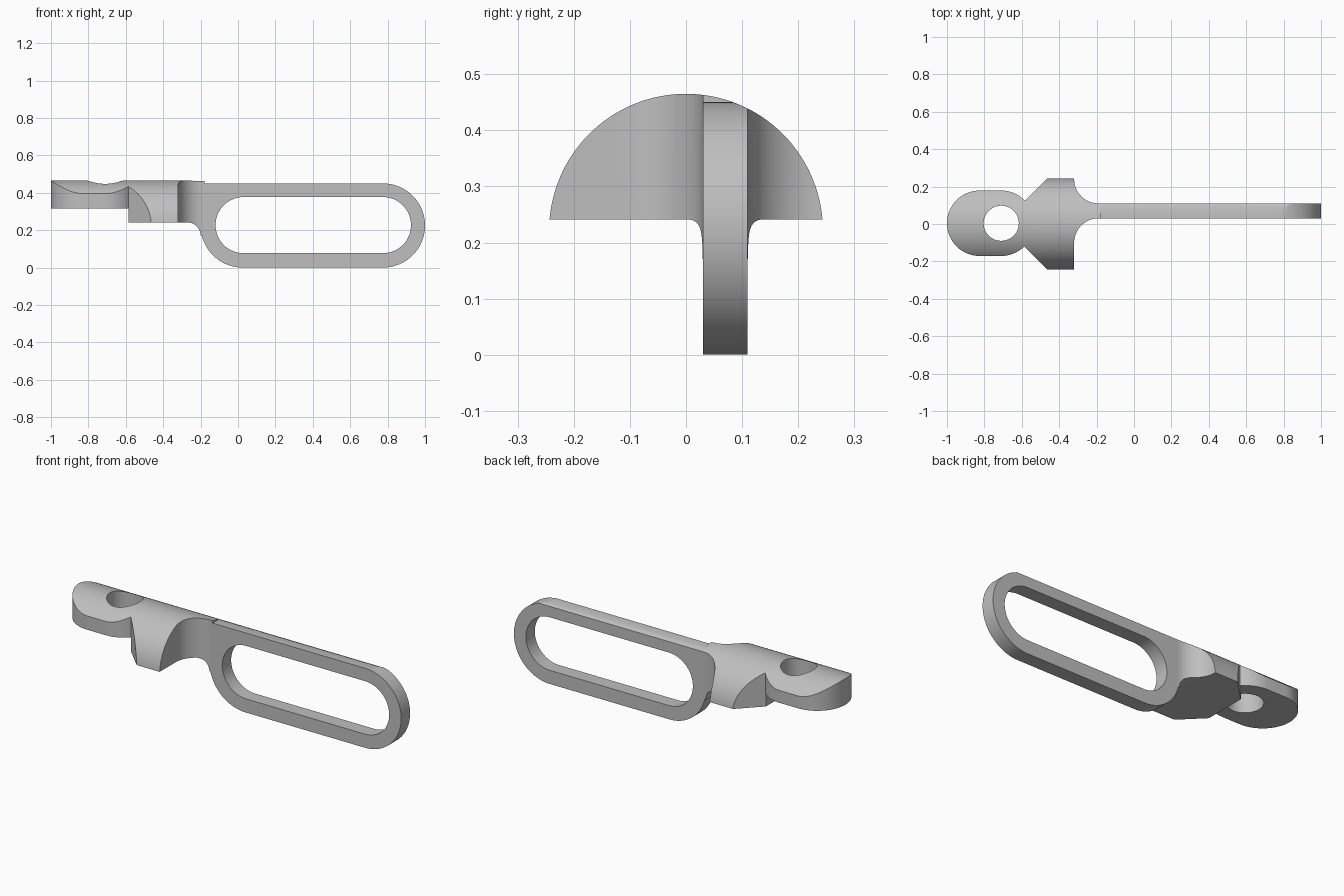
import bpy, bmesh
from math import sin, cos, radians
from mathutils import Vector

if "Cube" in bpy.data.objects:
    bpy.data.objects.remove(bpy.data.objects["Cube"])

grey = bpy.data.materials.new("plain grey")
grey.use_nodes = True
colour = (0.52, 0.52, 0.52, 1)
grey.diffuse_color = colour
grey.node_tree.nodes["Principled BSDF"].inputs["Base Color"].default_value = colour


def arc(u, v, r, start, end, steps=24):
    """Points on a circular arc, angles in degrees."""
    angles = [radians(start + (end - start) * i / steps) for i in range(steps + 1)]
    return [(u + r * cos(a), v + r * sin(a)) for a in angles]


def slot(u0, u1, v, r):
    return arc(u0, v, r, 90, 270, 32) + arc(u1, v, r, -90, 90, 32)


def prism(name, outline, axis, low, high):
    """Extrude a 2D outline along x, y or z."""
    place = {"x": lambda u, v, d: Vector((d, u, v)),
             "y": lambda u, v, d: Vector((u, d, v)),
             "z": lambda u, v, d: Vector((u, v, d))}[axis]
    bm = bmesh.new()
    base = bm.faces.new([bm.verts.new(place(u, v, low)) for u, v in outline])
    top = bmesh.ops.extrude_face_region(bm, geom=[base])["geom"]
    bmesh.ops.translate(bm, vec=place(0, 0, high - low),
                        verts=[g for g in top if isinstance(g, bmesh.types.BMVert)])
    bmesh.ops.recalc_face_normals(bm, faces=bm.faces)
    mesh = bpy.data.meshes.new(name)
    bm.to_mesh(mesh)
    bm.free()
    mesh.materials.append(grey)
    obj = bpy.data.objects.new(name, mesh)
    bpy.context.collection.objects.link(obj)
    return obj


def finish(obj, cuts):
    """Apply the boolean cuts, then smooth the curved faces."""
    bpy.ops.object.select_all(action="DESELECT")
    bpy.context.view_layer.objects.active = obj
    obj.select_set(True)
    for operation, cutter in cuts:
        mod = obj.modifiers.new("cut", "BOOLEAN")
        mod.operation, mod.object, mod.solver = operation, cutter, "EXACT"
        bpy.ops.object.modifier_apply(modifier=mod.name)
    bpy.ops.object.shade_smooth_by_angle(angle=radians(25))


# Rounded envelope that shapes the top of every part
envelope = prism("envelope_cutter",
                 arc(0, 0.221, 0.244, 0, 180, 64) + [(-0.244, -0.1), (0.244, -0.1)],
                 "x", -1.2, 1.2)

# Eyelet tab with a round hole
tab = prism("eyelet_tab", slot(-0.825, -0.71, 0.004, 0.175), "z", 0.317, 0.6)
hole = prism("hole_cutter", arc(-0.71, 0.004, 0.094, 0, 352.5, 47), "z", 0.1, 0.8)
finish(tab, [("INTERSECT", envelope), ("DIFFERENCE", hole)])

# Shoulder block flaring into the handle, with a fillet underneath
shoulder_outline = ([(-0.585, -0.122), (-0.464, -0.2435), (-0.32, -0.2435)]
                    + arc(-0.19, -0.1, 0.13, 180, 90)
                    + [(-0.18, 0.03), (-0.18, 0.11)]
                    + arc(-0.19, 0.24, 0.13, 270, 180)
                    + [(-0.32, 0.2435), (-0.464, 0.2435), (-0.585, 0.122)])
shoulder = prism("shoulder_block", shoulder_outline, "z", 0.1, 0.6)
underside = prism("underside_cutter",
                  [(-0.7, 0.241)] + arc(-0.27, 0.171, 0.07, 90, 0)
                  + [(-0.1, 0.171), (-0.1, 0.7), (-0.7, 0.7)], "y", -0.4, 0.4)
finish(shoulder, [("INTERSECT", underside), ("INTERSECT", envelope)])

# Long loop handle
handle = prism("loop_handle",
               arc(0.025, 0.225, 0.225, 180, 270, 32)
               + arc(0.775, 0.225, 0.225, -90, 90, 48)
               + [(-0.2, 0.45)], "y", 0.03, 0.11)
opening = prism("opening_cutter", slot(0.03, 0.775, 0.227, 0.15), "y", -0.2, 0.3)
finish(handle, [("DIFFERENCE", opening), ("INTERSECT", envelope)])

for helper in (envelope, hole, underside, opening):
    bpy.data.objects.remove(helper)
